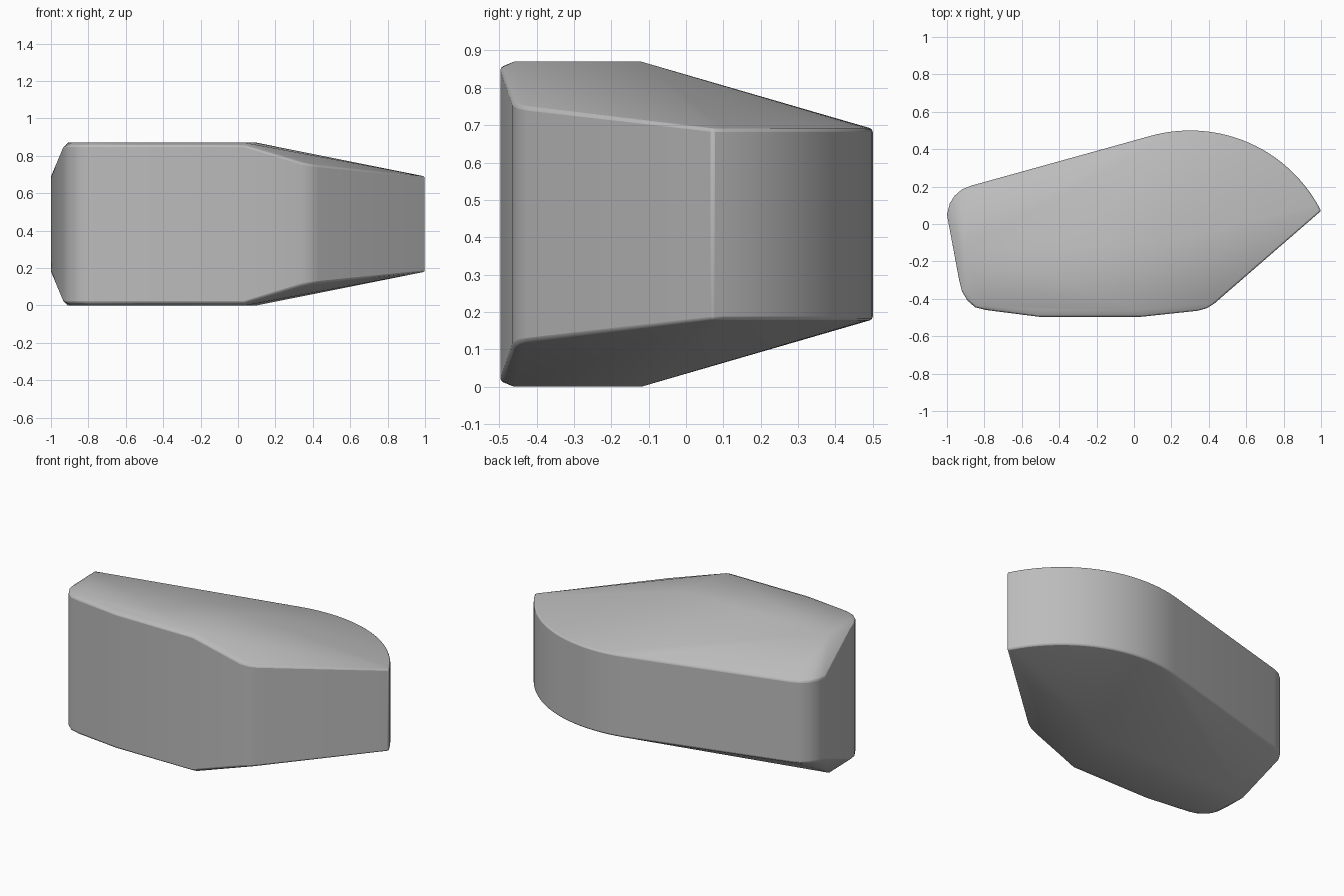
import bpy, bmesh, math

cube = bpy.data.objects.get("Cube")
if cube:
    bpy.data.objects.remove(cube, do_unlink=True)

MID = 0.435      # height of the mirror plane
EDGE = 0.255     # half height of the rear wall

grey = bpy.data.materials.new("warm_grey")
grey.use_nodes = True
colour = (0.5, 0.5, 0.5, 1)
grey.diffuse_color = colour
bsdf = grey.node_tree.nodes["Principled BSDF"]
bsdf.inputs["Base Color"].default_value = colour
bsdf.inputs["Roughness"].default_value = 0.6

# Curved rear wall, swept from the pointed end round to the straight back
points = []
STEPS = 28
for i in range(STEPS + 1):
    a = math.radians(26.9 + (105.5 - 26.9) * i / STEPS)
    points.append((0.3 + 0.785 * math.cos(a), -0.285 + 0.785 * math.sin(a), EDGE))

# Rounded rear corner and narrow end wall
points += [(-0.87, 0.205, EDGE), (-0.92, 0.185, EDGE), (-0.96, 0.15, EDGE),
           (-0.985, 0.11, EDGE), (-1.0, 0.05, EDGE)]
# Rounded front corner and long front wall
points += [(-0.935, -0.3, 0.41), (-0.92, -0.36, 0.418), (-0.89, -0.41, 0.42),
           (-0.85, -0.445, 0.42), (-0.79, -0.46, 0.42),
           (-0.5, -0.497, 0.42), (0.03, -0.497, 0.42)]
# Soft corner where the front wall turns towards the point
points += [(0.34, -0.464, 0.325), (0.39, -0.45, 0.317), (0.43, -0.425, 0.312)]
# Flat crown
points += [(-0.91, -0.12, MID), (0.1, -0.12, MID), (0.04, -0.46, MID),
           (-0.5, -0.46, MID), (-0.79, -0.435, MID), (-0.89, -0.36, MID)]

# Mirror top to bottom and wrap into one solid
bm = bmesh.new()
for x, y, h in points:
    for side in (1, -1):
        bm.verts.new((x, y, MID + side * h))
hull = bmesh.ops.convex_hull(bm, input=bm.verts)
loose = [v for v in bm.verts if not v.link_faces]
bmesh.ops.delete(bm, geom=loose, context="VERTS")
bmesh.ops.dissolve_limit(bm, angle_limit=math.radians(0.5),
                         verts=bm.verts, edges=bm.edges)
bmesh.ops.recalc_face_normals(bm, faces=bm.faces)
mesh = bpy.data.meshes.new("faceted_body")
bm.to_mesh(mesh)
bm.free()
mesh.materials.append(grey)
body = bpy.data.objects.new("faceted_body", mesh)
bpy.context.collection.objects.link(body)

# Slightly softened rims
bevel = body.modifiers.new("soft_rims", "BEVEL")
bevel.width = 0.008
bevel.segments = 2
bevel.limit_method = "ANGLE"
bevel.angle_limit = math.radians(32)

bpy.context.view_layer.objects.active = body
body.select_set(True)
bpy.ops.object.shade_smooth_by_angle(angle=math.radians(32))
